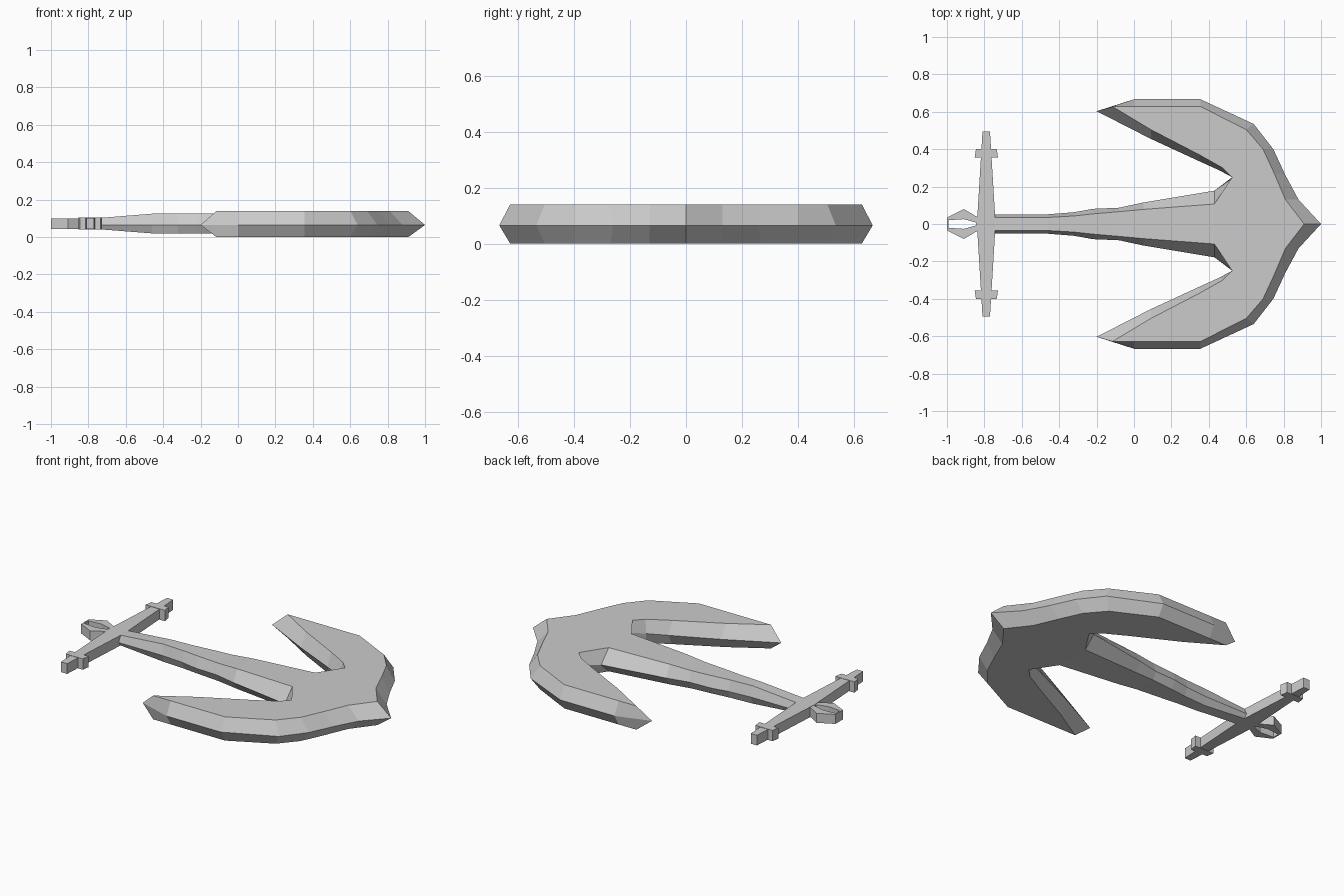
import bpy, bmesh

if "Cube" in bpy.data.objects:
    bpy.data.objects.remove(bpy.data.objects["Cube"])

MID = 0.065


def make_object(name, bm):
    bmesh.ops.recalc_face_normals(bm, faces=bm.faces[:])
    mesh = bpy.data.meshes.new(name)
    bm.to_mesh(mesh)
    bm.free()
    ob = bpy.data.objects.new(name, mesh)
    bpy.context.collection.objects.link(ob)
    return ob


def prism(name, outline, z0=0.042, z1=0.102):
    bm = bmesh.new()
    lo = [bm.verts.new((x, y, z0)) for x, y in outline]
    hi = [bm.verts.new((x, y, z1)) for x, y in outline]
    bm.faces.new(lo)
    bm.faces.new(hi)
    n = len(lo)
    for i in range(n):
        j = (i + 1) % n
        bm.faces.new((lo[i], lo[j], hi[j], hi[i]))
    return make_object(name, bm)


# Head and shank, half outline: outer x, outer y, inset x, inset y
head = [
    (1.0, 0, 0.91, 0), (0.88, 0.13, 0.81, 0.13), (0.81, 0.26, 0.75, 0.27),
    (0.745, 0.40, 0.69, 0.40), (0.64, 0.535, 0.60, 0.505),
    (0.355, 0.667, 0.355, 0.628), (0.0, 0.667, 0.0, 0.628),
    (-0.2, 0.603, -0.115, 0.628), (0.09, 0.455, 0.09, 0.505),
    (0.35, 0.335, 0.35, 0.37), (0.46, 0.285, 0.475, 0.30),
    (0.53, 0.247, 0.525, 0.25), (0.43, 0.178, 0.43, 0.107)]
# Shank stations: x, outer half width, inset half width, z bottom, z top
shank = [
    (0.05, 0.115, 0.078, 0.013, 0.132), (-0.08, 0.087, 0.066, 0.02, 0.125),
    (-0.22, 0.081, 0.054, 0.02, 0.125), (-0.32, 0.063, 0.043, 0.02, 0.125),
    (-0.46, 0.052, 0.035, 0.02, 0.125), (-0.745, 0.052, 0.035, 0.042, 0.102)]
pts = [(ox, oy, ix, iy, 0.0, 0.14) for ox, oy, ix, iy in head]
pts += [(x, w, x, i, lo, hi) for x, w, i, lo, hi in shank]

bm = bmesh.new()


def station(p, s):
    ox, oy, ix, iy, lo, hi = p
    return (bm.verts.new((ix, s * iy, lo)), bm.verts.new((ox, s * oy, MID)),
            bm.verts.new((ix, s * iy, hi)))


left = [station(p, 1) for p in pts]
right = [left[0]] + [station(p, -1) for p in pts[1:]]
for side in (left, right):
    for a, b in zip(side, side[1:]):
        for k in (0, 1):
            bm.faces.new((a[k], b[k], b[k + 1], a[k + 1]))
n = len(head)
for k in (0, 2):
    bm.faces.new([v[k] for v in left[:n]] + [v[k] for v in right[n - 1:0:-1]])
    for i in range(n - 1, len(pts) - 1):
        bm.faces.new((left[i][k], left[i + 1][k], right[i + 1][k], right[i][k]))
bm.faces.new(list(left[-1]) + list(reversed(right[-1])))
make_object("anchor_body", bm)

# Tapered cross stock
prism("stock", [(-0.81, -0.495), (-0.77, -0.495), (-0.74, 0), (-0.77, 0.495),
                (-0.81, 0.495), (-0.84, 0)])

# Collars near the stock ends
for name, s in (("collar_left", 1), ("collar_right", -1)):
    prism(name, [(-0.852, s * 0.355), (-0.727, s * 0.355),
                 (-0.734, s * 0.40), (-0.845, s * 0.40)], 0.04, 0.104)

# Faceted shackle ring
outer = [(-1, 0.035), (-0.91, 0.08), (-0.825, 0.03)]
inner = [(-0.992, 0.02), (-0.91, 0.026), (-0.845, 0.008)]
loops = []
bm = bmesh.new()
for half in (outer, inner):
    loop = half + [(x, -y) for x, y in reversed(half)]
    for z in (0.044, 0.1):
        loops.append([bm.verts.new((x, y, z)) for x, y in loop])
o0, o1, i0, i1 = loops
for a, b in ((o0, o1), (o1, i1), (i1, i0), (i0, o0)):
    for i in range(6):
        j = (i + 1) % 6
        bm.faces.new((a[i], a[j], b[j], b[i]))
make_object("shackle_ring", bm)
